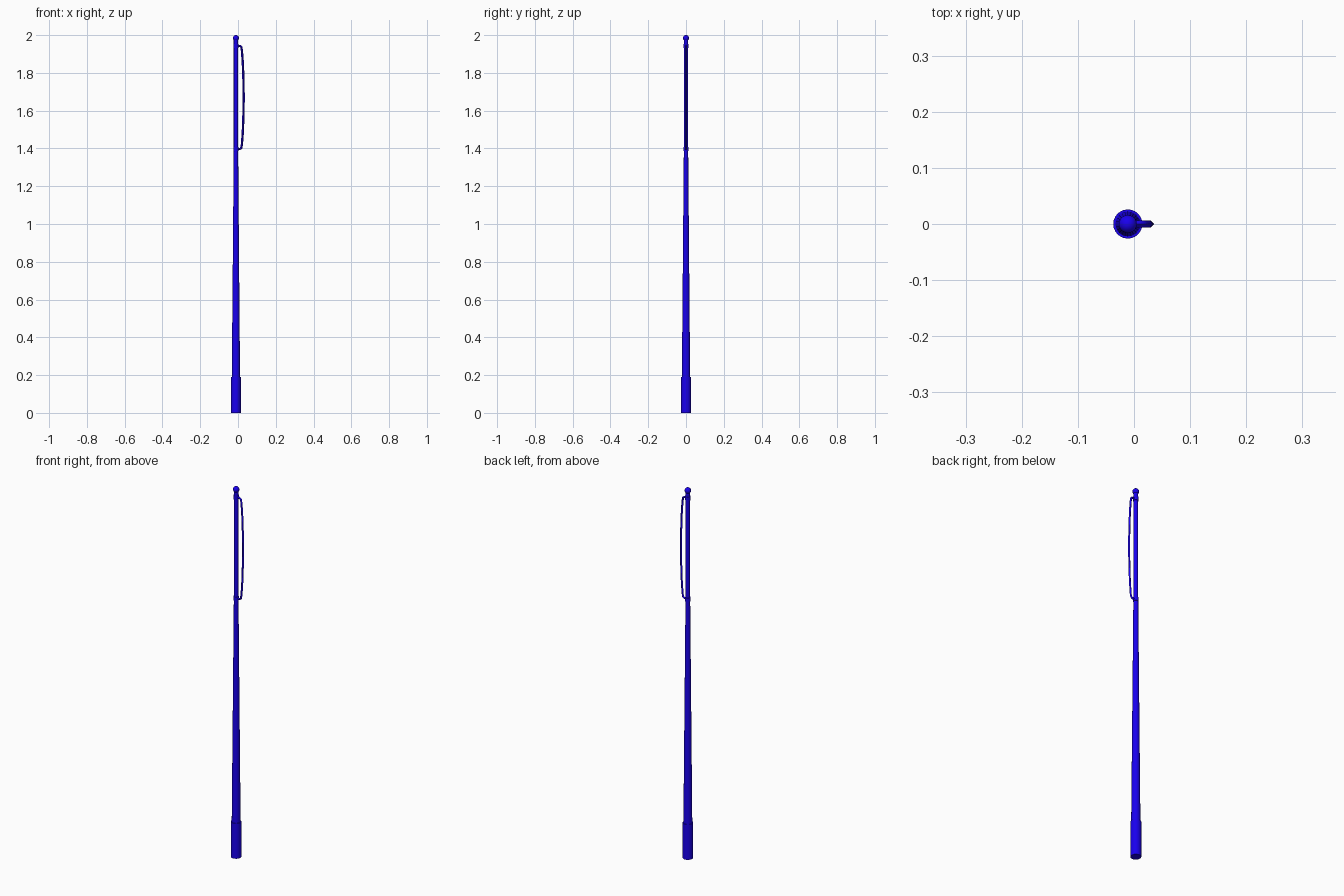
import bpy, bmesh, math
from mathutils import Vector

if "Cube" in bpy.data.objects:
    bpy.data.objects.remove(bpy.data.objects["Cube"])

CX = -0.011  # pole axis

blue = bpy.data.materials.new("blue_paint")
blue.diffuse_color = (0.01, 0.0, 0.85, 1)
blue.use_nodes = True
blue.node_tree.nodes["Principled BSDF"].inputs["Base Color"].default_value = blue.diffuse_color


def make_object(name, bm):
    bmesh.ops.recalc_face_normals(bm, faces=bm.faces)
    mesh = bpy.data.meshes.new(name)
    bm.to_mesh(mesh)
    bm.free()
    mesh.materials.append(blue)
    obj = bpy.data.objects.new(name, mesh)
    bpy.context.collection.objects.link(obj)
    bpy.ops.object.select_all(action='DESELECT')
    obj.select_set(True)
    bpy.context.view_layer.objects.active = obj
    bpy.ops.object.shade_smooth_by_angle(angle=math.radians(35))
    return obj


def skin(name, rings):
    """Join successive rings of points into a capped tube."""
    bm = bmesh.new()
    loops = [[bm.verts.new(p) for p in ring] for ring in rings]
    n = len(loops[0])
    for a, b in zip(loops, loops[1:]):
        for i in range(n):
            j = (i + 1) % n
            bm.faces.new((a[i], a[j], b[j], b[i]))
    bm.faces.new(loops[0])
    bm.faces.new(loops[-1])
    return make_object(name, bm)


def turned(name, profile, sides=24):
    """Round part about the pole axis from (radius, z) pairs."""
    angles = [2 * math.pi * i / sides for i in range(sides)]
    return skin(name, [[(CX + r * math.cos(a), r * math.sin(a), z) for a in angles]
                       for r, z in profile])


def cord(name, path, radius, sides=4):
    """Sweep a section along (x, z) points in the y = 0 plane."""
    pts = [Vector((x, 0, z)) for x, z in path]
    rings = []
    for k, p in enumerate(pts):
        t = (pts[min(k + 1, len(pts) - 1)] - pts[max(k - 1, 0)]).normalized()
        side = t.cross(Vector((0, 1, 0)))
        rings.append([p + radius * (math.cos(a) * side + math.sin(a) * Vector((0, 1, 0)))
                      for a in (2 * math.pi * i / sides for i in range(sides))])
    return skin(name, rings)


# Base sleeve and tapered pole
turned("base_sleeve", [(0.026, 0), (0.026, 0.19)])
turned("pole", [(0.022, 0.18), (0.0115, 1.40), (0.0115, 1.975)])

# Collars holding the rope
for label, z in (("lower", 1.397), ("upper", 1.943)):
    turned(label + "_collar", [(0.0135, z - 0.01), (0.0135, z + 0.01)])

# Ball finial
bm = bmesh.new()
bmesh.ops.create_uvsphere(bm, u_segments=24, v_segments=12, radius=0.016)
bmesh.ops.translate(bm, verts=bm.verts, vec=(CX, 0, 1.984))
make_object("ball_finial", bm)

# Slack rope, bowed outwards and symmetric about its middle
MID = 1.67
half = [(-0.005, 0.273), (0.010, 0.273), (0.017, 0.268), (0.0205, 0.25),
        (0.025, 0.19), (0.028, 0.12), (0.0295, 0.05)]
path = [(x, MID + d) for x, d in half] + [(0.030, MID)]
path += [(x, MID - d) for x, d in reversed(half)]
cord("rope", path, 0.006)
